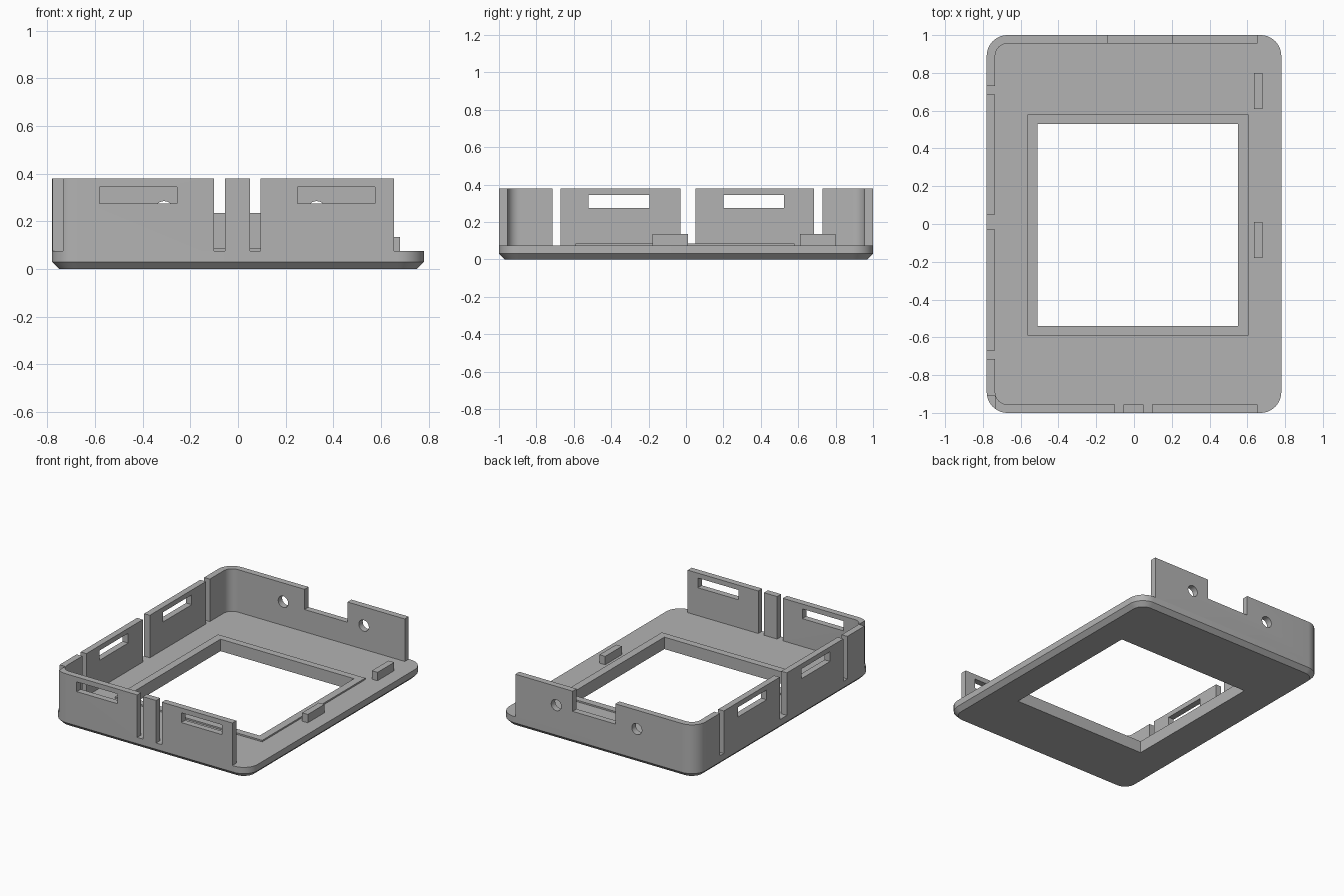
import bpy, bmesh, math

if "Cube" in bpy.data.objects:
    bpy.data.objects.remove(bpy.data.objects["Cube"])

grey = bpy.data.materials.new("plain grey")
grey.diffuse_color = (0.45, 0.45, 0.45, 1)
grey.use_nodes = True
grey.node_tree.nodes["Principled BSDF"].inputs["Base Color"].default_value = grey.diffuse_color


def outline(hx, hy, r, n=10):
    """Rounded rectangle, counter-clockwise."""
    pts = []
    for k, (sx, sy) in enumerate([(1, 1), (-1, 1), (-1, -1), (1, -1)]):
        for i in range(n + 1):
            a = math.pi / 2 * (k + i / n)
            pts.append((sx * (hx - r) + r * math.cos(a), sy * (hy - r) + r * math.sin(a)))
    return pts


def finish(name, bm):
    bmesh.ops.recalc_face_normals(bm, faces=bm.faces)
    me = bpy.data.meshes.new(name)
    bm.to_mesh(me)
    bm.free()
    me.materials.append(grey)
    ob = bpy.data.objects.new(name, me)
    bpy.context.collection.objects.link(ob)
    return ob


def add_loft(bm, layers):
    """Solid through stacked (points, z) layers."""
    rings = [[bm.verts.new((x, y, z)) for x, y in pts] for pts, z in layers]
    n = len(rings[0])
    for a, b in zip(rings, rings[1:]):
        for i in range(n):
            j = (i + 1) % n
            bm.faces.new((a[i], a[j], b[j], b[i]))
    bm.faces.new(rings[0][::-1])
    bm.faces.new(rings[-1])


def add_box(bm, x0, x1, y0, y1, z0, z1):
    pts = [(x0, y0), (x1, y0), (x1, y1), (x0, y1)]
    add_loft(bm, [(pts, z0), (pts, z1)])


def boxes(name, *dims):
    bm = bmesh.new()
    for d in dims:
        add_box(bm, *d)
    return finish(name, bm)


def cut(ob, cutter):
    mod = ob.modifiers.new("cut", 'BOOLEAN')
    mod.operation, mod.solver, mod.object = 'DIFFERENCE', 'EXACT', cutter
    bpy.context.view_layer.objects.active = ob
    bpy.ops.object.modifier_apply(modifier=mod.name)


def smooth(ob):
    bpy.ops.object.select_all(action='DESELECT')
    ob.select_set(True)
    bpy.context.view_layer.objects.active = ob
    bpy.ops.object.shade_smooth_by_angle(angle=math.radians(25))


HX, HY, R, T = 0.78, 1.0, 0.11, 0.045
BASE, TOP = 0.075, 0.38

# Face plate with chamfered lower edge
bm = bmesh.new()
add_loft(bm, [(outline(HX - .03, HY - .03, R - .03), 0),
              (outline(HX, HY, R), .03), (outline(HX, HY, R), BASE)])
plate = finish("face_plate", bm)

# Thin raised frame around the opening
frame = boxes("opening_frame", (-.565, .605, -.59, .58, BASE - .01, BASE + .011))

opening = boxes("opening_cutter", (-.51, .55, -.54, .53, -.1, .2))
cut(plate, opening)
cut(frame, opening)

# Rim wall: rounded ring, open on the right
bm = bmesh.new()
add_loft(bm, [(outline(HX, HY, R), BASE), (outline(HX, HY, R), TOP)])
wall = finish("rim_wall", bm)
bm = bmesh.new()
inner = outline(HX - T, HY - T, R - T)
add_loft(bm, [(inner, -.1), (inner, 1)])
cavity = finish("cavity_cutter", bm)
cut(wall, cavity)

# Slits, latch windows and notches in the wall
lo, hi = -.1, 1
cuts = [(.655, 1, -1.2, 1.2, lo, hi),               # open side
        (-.14, .2, .9, 1.1, .235, hi),              # back notch
        (-.9, -HX + T, -1.1, -.91, lo, hi)]         # corner relief
cuts += [(a, b, -1.1, -.9, lo, hi) for a, b in ((-.1, -.055), (.05, .095))]
cuts += [(-.9, -.7, a, b, lo, hi) for a, b in ((-.715, -.67), (-.03, .05), (.685, .73))]
cuts += [(a, b, -1.1, -.9, .275, .345) for a, b in ((-.58, -.255), (.25, .575))]
cuts += [(-.9, -.7, a, b, .275, .345) for a, b in ((-.52, -.195), (.2, .525))]
slots = boxes("slot_cutter", *cuts)
cut(wall, slots)

# Round screw holes in the back wall
bm = bmesh.new()
for cx in (-.31, .33):
    ring = [(cx + .04 * math.cos(i * math.pi / 12), .245 + .04 * math.sin(i * math.pi / 12))
            for i in range(24)]
    a = [bm.verts.new((x, .9, z)) for x, z in ring]
    b = [bm.verts.new((x, 1.1, z)) for x, z in ring]
    for i in range(24):
        j = (i + 1) % 24
        bm.faces.new((a[i], a[j], b[j], b[i]))
    bm.faces.new(a[::-1])
    bm.faces.new(b)
holes = finish("hole_cutter", bm)
cut(wall, holes)

# Locating blocks on the open side
for i, (y0, y1) in enumerate(((-.18, .01), (.61, .80))):
    boxes(f"locating_block_{i + 1}", (.635, .68, y0, y1, BASE - .01, .135))

for c in (opening, cavity, slots, holes):
    bpy.data.objects.remove(c)
for ob in (plate, wall):
    smooth(ob)
